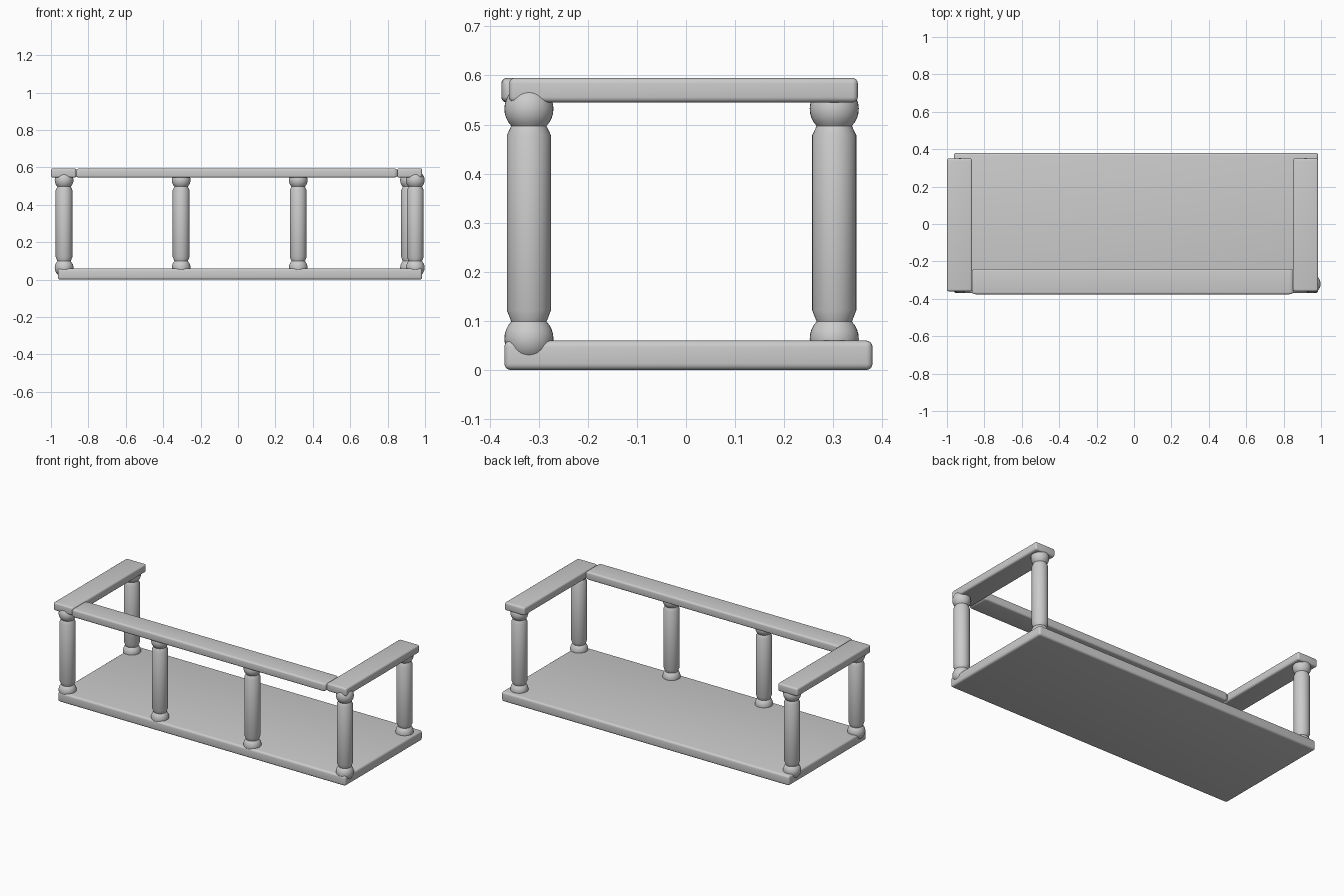
import bpy, bmesh
from math import sin, cos, pi, radians, asin

if "Cube" in bpy.data.objects:
    bpy.data.objects.remove(bpy.data.objects["Cube"])


def finish(name, bm, angle):
    mesh = bpy.data.meshes.new(name)
    bmesh.ops.recalc_face_normals(bm, faces=bm.faces)
    bm.to_mesh(mesh)
    bm.free()
    ob = bpy.data.objects.new(name, mesh)
    bpy.context.collection.objects.link(ob)
    bpy.ops.object.select_all(action='DESELECT')
    ob.select_set(True)
    bpy.context.view_layer.objects.active = ob
    bpy.ops.object.shade_smooth_by_angle(angle=radians(angle))
    return ob


def rounded_board(name, lo, hi, bevel=0.013, stretch=(1, 1, 1)):
    """Box between two corners with rounded edges; stretch elongates the rounding."""
    bm = bmesh.new()
    bmesh.ops.create_cube(bm, size=1)
    for v in bm.verts:
        for i in range(3):
            v.co[i] *= (hi[i] - lo[i]) / stretch[i]
    bmesh.ops.bevel(bm, geom=bm.edges[:], offset=bevel, segments=4,
                    profile=0.5, affect='EDGES')
    for v in bm.verts:
        for i in range(3):
            v.co[i] = v.co[i] * stretch[i] + (lo[i] + hi[i]) / 2
    return finish(name, bm, 40)


# Turned post profile: ball foot, chamfered shaft, ball head
BALL_R, NECK_R, SHAFT_R = 0.05, 0.036, 0.045
FOOT_Z, HEAD_Z = 0.064, 0.532
neck = asin((BALL_R**2 - NECK_R**2) ** 0.5 / BALL_R)
arc = [-pi / 2 + (neck + pi / 2) * k / 12 for k in range(13)]
foot = [(BALL_R * cos(a), FOOT_Z + BALL_R * sin(a)) for a in arc]
head = [(BALL_R * cos(a), HEAD_Z - BALL_R * sin(a)) for a in reversed(arc)]
PROFILE = foot + [(SHAFT_R, 0.122), (SHAFT_R, 0.478)] + head


def post(name, x, y):
    bm = bmesh.new()
    verts = [bm.verts.new((r, 0, z)) for r, z in PROFILE]
    edges = [bm.edges.new(p) for p in zip(verts, verts[1:])]
    bmesh.ops.spin(bm, geom=verts + edges, cent=(0, 0, 0), axis=(0, 0, 1),
                   angle=2 * pi, steps=32)
    bmesh.ops.remove_doubles(bm, verts=bm.verts, dist=1e-4)
    ob = finish(name, bm, 25)
    ob.location = (x, y, 0)


# Floor of the balcony
rounded_board("floor_slab", (-0.963, -0.37, 0), (0.985, 0.38, 0.06))

# Handrails
rounded_board("left_rail", (-1.0, -0.36, 0.545), (-0.865, 0.35, 0.595), 0.011)
rounded_board("right_rail", (0.85, -0.36, 0.545), (0.985, 0.35, 0.595), 0.011)
rounded_board("front_rail", (-0.867, -0.376, 0.545), (0.852, -0.24, 0.595),
              0.011, (2.2, 1, 1))

# Balusters along the front edge, then one at each back corner
for i in range(4):
    post(f"front_post_{i + 1}", -0.93 + i * 0.626, -0.32)
post("back_left_post", -0.93, 0.302)
post("back_right_post", 0.917, 0.302)
